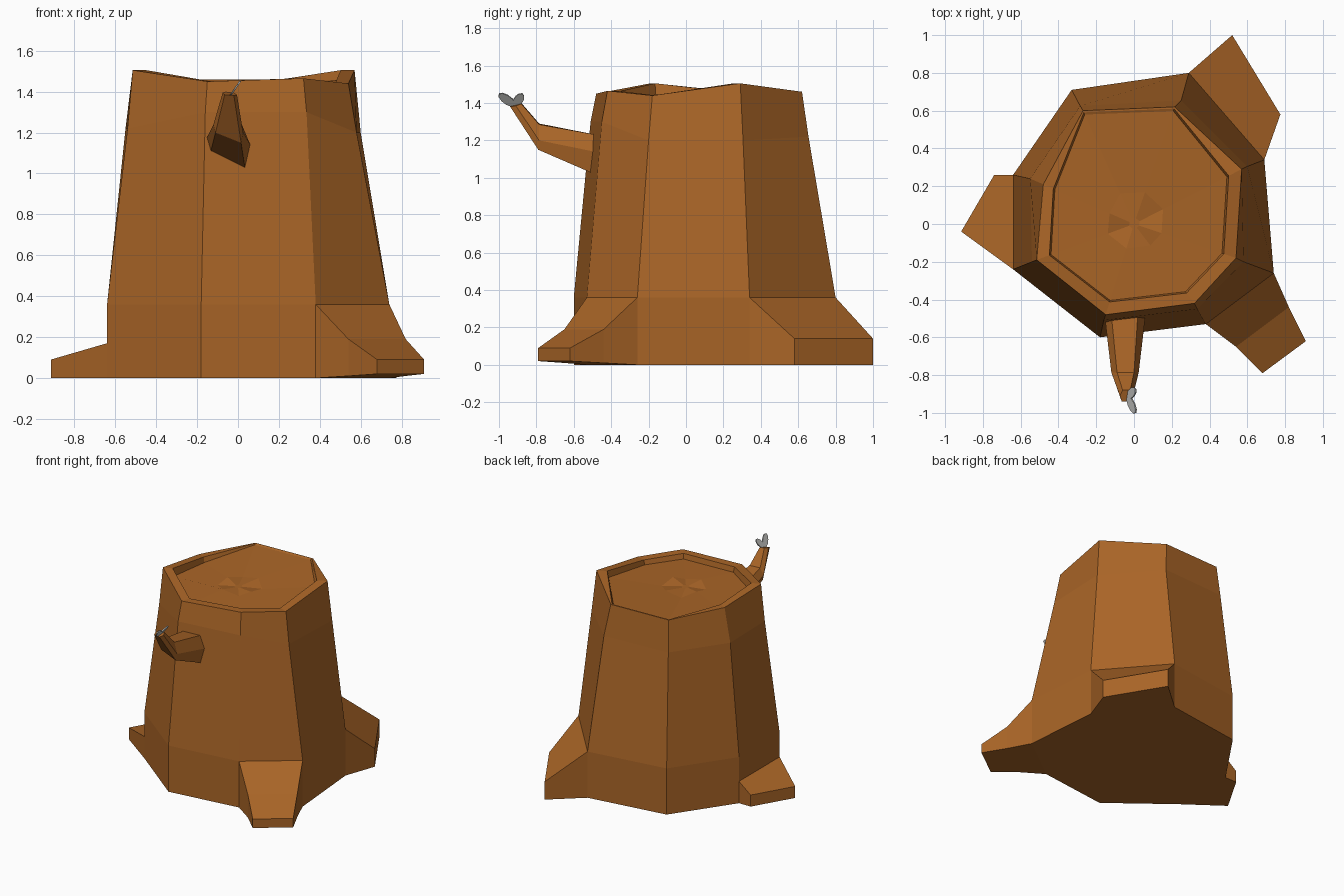
import bpy, bmesh, math
from mathutils import Vector, Matrix

if "Cube" in bpy.data.objects:
    bpy.data.objects.remove(bpy.data.objects["Cube"])


def material(name, rgb):
    m = bpy.data.materials.new(name)
    m.diffuse_color = (*rgb, 1)
    m.use_nodes = True
    m.node_tree.nodes["Principled BSDF"].inputs["Base Color"].default_value = m.diffuse_color
    return m


BARK = material("bark brown", (0.40, 0.13, 0.02))
LEAF = material("leaf grey", (0.50, 0.50, 0.48))


def finish(name, bm, mat):
    bmesh.ops.recalc_face_normals(bm, faces=bm.faces)
    me = bpy.data.meshes.new(name)
    bm.to_mesh(me)
    bm.free()
    me.materials.append(mat)
    ob = bpy.data.objects.new(name, me)
    bpy.context.collection.objects.link(ob)
    return ob


def loft(name, rings, mat, cap_start=True):
    """Skin a list of equal-length rings and cap the ends."""
    bm = bmesh.new()
    vs = [[bm.verts.new(p) for p in r] for r in rings]
    n = len(vs[0])
    for a, b in zip(vs, vs[1:]):
        for i in range(n):
            j = (i + 1) % n
            bm.faces.new((a[i], a[j], b[j], b[i]))
    if cap_start:
        bm.faces.new(vs[0][::-1])
    bm.faces.new(vs[-1])
    return finish(name, bm, mat)


# Trunk: irregular octagon with a raised rim around the cut, open at the back
base = [(.74, -.26), (.69, .34), (.29, .80), (-.33, .71),
        (-.64, .26), (-.64, -.24), (-.18, -.60), (.38, -.53)]
mid = [(.58, -.20, 1.20), (.60, .305, 1.20), (.25, .655, 1.22), (-.285, .625, 1.22),
       (-.55, .24, 1.22), (-.54, -.20, 1.22), (-.16, -.51, 1.30), (.335, -.45, 1.30)]
top = [(.54, -.18, 1.44), (.57, .29, 1.505), (.215, .62, 1.46), (-.27, .60, 1.46),
       (-.48, .21, 1.465), (-.515, -.19, 1.505), (-.15, -.48, 1.45), (.32, -.42, 1.465)]
rim = [.88, .88, .985, .985, .89, .87, .86, .87]
drop = [.035, .05, .005, .005, .04, .06, .04, .04]
inner = [(x * s, y * s, z) for (x, y, z), s in zip(top, rim)]
floor = [(x * .98, y * .98, z - d) for (x, y, z), d in zip(inner, drop)]
core = [(x * .27, y * .27, 1.425 + .012 * (-1) ** i) for i, (x, y, z) in enumerate(top)]
heart = [(x * .05, y * .05, 1.42) for x, y, z in top]
loft("trunk", [[(x, y, 0) for x, y in base], [(x, y, .36) for x, y in base],
               mid, top, inner, floor, core, heart], BARK)


# Roots: box sections (first corner, second corner, bottom z, top z)
def root(name, sections):
    rings = [[(*a, lo), (*b, lo), (*b, hi), (*a, hi)] for a, b, lo, hi in sections]
    loft(name, rings, BARK, cap_start=False)


root("back_root", [(base[1], base[2], 0, .36), ((.775, .58), (.52, 1.0), 0, .14)])
root("front_root", [(base[7], base[0], 0, .36),
                    ((.54, -.65), (.82, -.44), .01, .19),
                    ((.68, -.79), (.91, -.62), .02, .09)])
root("left_root", [(base[4], base[5], 0, .17), ((-.74, .26), (-.915, -.04), 0, .09)])

# Branch stub: bent six-sided taper
loft("branch", [
    [(-.135, -.49, 1.10), (.035, -.49, 1.02), (.06, -.49, 1.14),
     (.02, -.48, 1.23), (-.12, -.48, 1.23), (-.155, -.49, 1.17)],
    [(-.11, -.79, 1.20), (.015, -.79, 1.15), (.025, -.785, 1.20),
     (.00, -.785, 1.285), (-.09, -.785, 1.29), (-.12, -.785, 1.24)],
    [(-.065, -.94, 1.385), (-.02, -.94, 1.38), (-.005, -.91, 1.385),
     (-.02, -.88, 1.395), (-.06, -.88, 1.40), (-.075, -.91, 1.395)]], BARK)


# Leaves: thin oval plates growing from the branch tip
def leaf(name, direction):
    start = Vector((-.035, -.915, 1.385))
    d = Vector(direction)
    normal = Vector((d.z, 0, -d.x)).normalized()
    side = normal.cross(d).normalized()
    outline = []
    for i in range(10):
        t = i * math.tau / 10
        outline.append(start + d * (.5 - .5 * math.cos(t)) + side * .026 * math.sin(t))
    loft(name, [[p + normal * .004 for p in outline],
                [p - normal * .004 for p in outline]], LEAF)


leaf("outer_leaf", (.045, -.085, .065))
leaf("inner_leaf", (.045, .04, .065))
